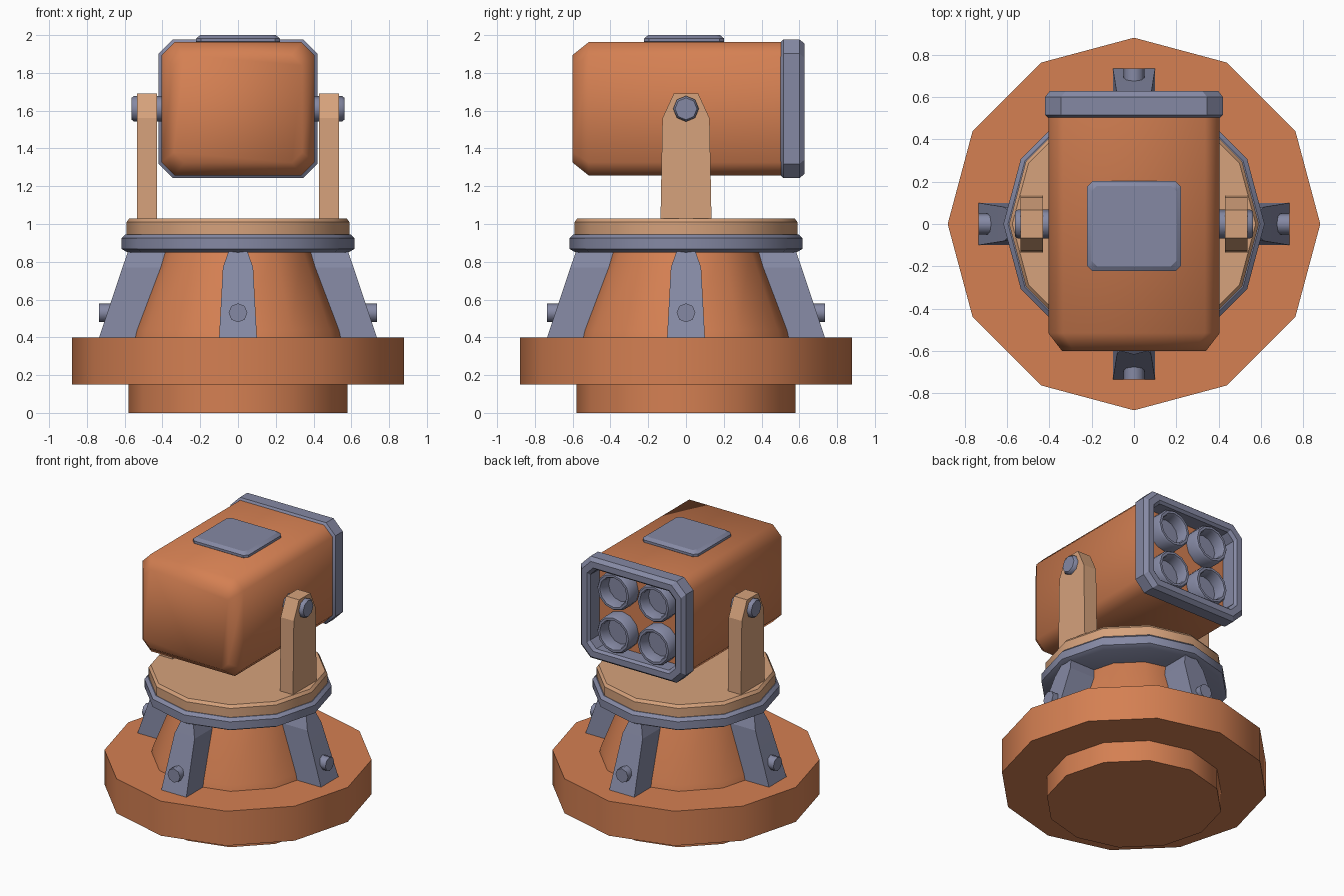
import bpy, bmesh, math
from mathutils import Matrix, Vector

if "Cube" in bpy.data.objects:
    bpy.data.objects.remove(bpy.data.objects["Cube"])


def material(name, rgb):
    m = bpy.data.materials.new(name)
    m.diffuse_color = (*rgb, 1)
    m.use_nodes = True
    m.node_tree.nodes["Principled BSDF"].inputs["Base Color"].default_value = m.diffuse_color
    return m


ORANGE = material("orange_paint", (0.66, 0.215, 0.085))
TAN = material("tan_paint", (0.67, 0.36, 0.20))
STEEL = material("blue_grey_metal", (0.235, 0.25, 0.37))


def loft(name, rings, mat, angle=40, closed=False, matrix=None):
    """Skin a stack of equal-sized rings; closed joins last ring to first."""
    bm = bmesh.new()
    vs = [[bm.verts.new(p) for p in ring] for ring in rings]
    n = len(vs[0])
    pairs = list(zip(vs, vs[1:])) + ([(vs[-1], vs[0])] if closed else [])
    for a, b in pairs:
        for i in range(n):
            j = (i + 1) % n
            bm.faces.new((a[i], a[j], b[j], b[i])).smooth = True
    if not closed:
        bm.faces.new(vs[0][::-1]).smooth = False
        bm.faces.new(vs[-1]).smooth = False
    if matrix:
        bm.transform(matrix)
    bmesh.ops.recalc_face_normals(bm, faces=bm.faces)
    me = bpy.data.meshes.new(name)
    bm.to_mesh(me)
    bm.free()
    me.set_sharp_from_angle(angle=math.radians(angle))
    me.materials.append(mat)
    ob = bpy.data.objects.new(name, me)
    bpy.context.collection.objects.link(ob)
    return ob


def circle(r, z, n=12):
    return [Vector((r * math.cos(2 * math.pi * i / n), r * math.sin(2 * math.pi * i / n), z))
            for i in range(n)]


def turned(name, profile, mat, n=12, **kw):
    return loft(name, [circle(r, z, n) for r, z in profile], mat, **kw)


def cut_rect(hx, hz, c, y, zc=1.61):
    """Rectangle with cut corners, standing across y."""
    pts = [(hx - c, -hz), (hx, -hz + c), (hx, hz - c), (hx - c, hz),
           (c - hx, hz), (-hx, hz - c), (-hx, c - hz), (c - hx, -hz)]
    return [Vector((x, y, zc + z)) for x, z in pts]


def spin(a):
    return Matrix.Rotation(a, 4, 'Z')


ALONG_X = Matrix.Rotation(math.pi / 2, 4, 'Y')
ALONG_Y = Matrix.Rotation(-math.pi / 2, 4, 'X')

# Pedestal
turned("foot", [(0.58, 0), (0.58, 0.15)], ORANGE)
turned("base_drum", [(0.88, 0.15), (0.88, 0.40)], ORANGE)
turned("cone", [(0.57, 0.40), (0.56, 0.44), (0.395, 0.86)], ORANGE)
turned("collar", [(0.585, 0.85), (0.617, 0.868), (0.617, 0.925), (0.595, 0.945)], STEEL, angle=31)
turned("turntable", [(0.59, 0.945), (0.59, 1.01), (0.575, 1.03)], TAN, angle=31)

# Sloping braces with bolts, one per quarter turn
for k in range(4):
    turn = spin(k * math.pi / 2)
    levels = [(0.40, 0.735, 0.50, 0.10), (0.77, 0.612, 0.38, 0.08), (0.855, 0.582, 0.35, 0.05)]
    rings = [[(i, -w, z), (o, -w, z), (o, w, z), (i, w, z)] for z, o, i, w in levels]
    loft(f"brace_{k + 1}", rings, STEEL, angle=10)
    bpy.context.collection.objects[f"brace_{k + 1}"].data.transform(turn)
    turned(f"brace_bolt_{k + 1}", [(0.05, 0.58), (0.05, 0.735)], STEEL, n=8, angle=50,
           matrix=turn @ Matrix.Translation((0, 0, 0.53)) @ ALONG_X)

# Fork arms and pivot bolts
for side, s in (("right", 1), ("left", -1)):
    outline = [(-0.135, 1.02), (0.135, 1.02), (0.125, 1.56), (0.065, 1.69),
               (-0.065, 1.69), (-0.125, 1.56)]
    loft(f"{side}_arm", [[(s * x, y, z) for y, z in outline] for x in (0.43, 0.535)], TAN, angle=20)
    turned(f"{side}_pivot", [(0.068, 0.38), (0.068, 0.55), (0.058, 0.563)], STEEL, n=8, angle=50,
           matrix=Matrix.Translation((0, 0, 1.61)) @ (ALONG_X if s > 0 else spin(math.pi) @ ALONG_X))

# Housing with cut front edges
loft("housing", [cut_rect(0.34, 0.285, 0.055, -0.60), cut_rect(0.405, 0.353, 0.07, -0.515),
                 cut_rect(0.405, 0.353, 0.07, 0.505)], ORANGE, angle=50)

# Open frame around the rear end
frame = [(0, 0.492, 0.395), (0, 0.515, 0.42), (0, 0.60, 0.42), (0, 0.628, 0.398),
         (0, 0.628, 0.355), (0, 0.61, 0.34), (0, 0.492, 0.34)]
loft("rear_frame", [cut_rect(h, h - 0.053, 0.075 if h > 0.36 else 0.05, y) for _, y, h in frame],
     STEEL, angle=30, closed=True)

# Four open tubes inside the frame
for i, x in enumerate((-0.16, 0.16)):
    for j, z in enumerate((-0.155, 0.155)):
        turned(f"tube_{i * 2 + j + 1}",
               [(0.135, 0.49), (0.135, 0.59), (0.125, 0.605), (0.108, 0.605), (0.10, 0.59), (0.10, 0.515)],
               STEEL, angle=40, matrix=Matrix.Translation((x, 0, 1.61 + z)) @ ALONG_Y)

# Raised pad on the housing roof
pad = [cut_rect(h, h - 0.01, 0.025, z, 0) for z, h in
       ((1.95, 0.205), (1.965, 0.222), (1.982, 0.222), (2.0, 0.20))]
loft("roof_pad", [[(p.x, p.z - 0.01, p.y) for p in ring] for ring in pad], STEEL, angle=30)
